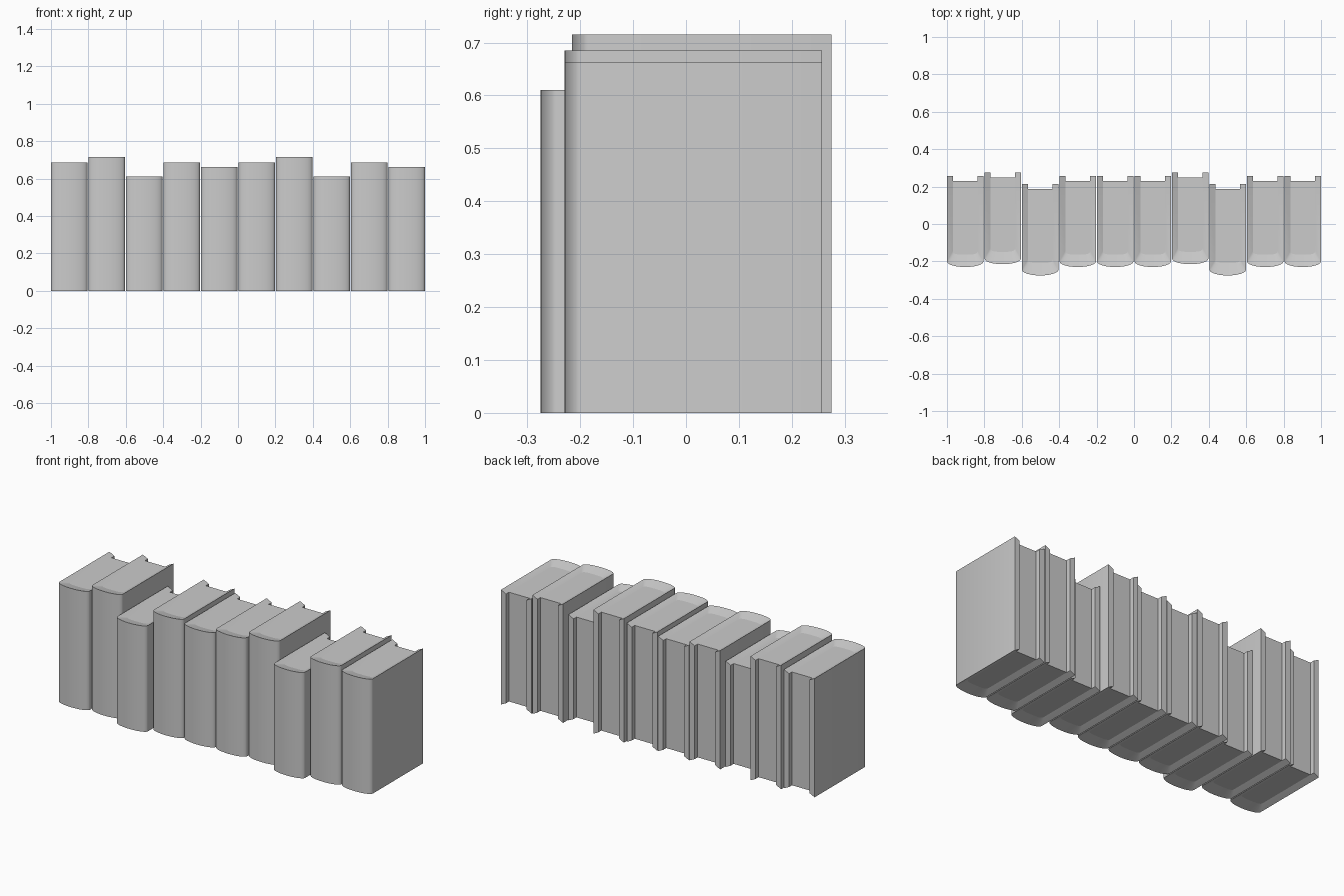
import bpy, bmesh, math

if "Cube" in bpy.data.objects:
    bpy.data.objects.remove(bpy.data.objects["Cube"])

WIDTH, BOARD, DIP, SEG = 0.195, 0.032, 0.016, 12
HALF, INNER = WIDTH / 2, WIDTH / 2 - BOARD


def outline(half, front, back, page_back, curve, power):
    # U-shaped outline: back edge, page line, rounded spine, page line, back edge
    pts = [(-half, back), (-half, page_back)]
    for i in range(SEG + 1):
        a = math.pi * i / SEG
        c, s = math.cos(a), math.sin(a)
        x = -half * math.copysign(abs(c) ** power, c)
        pts.append((x, front + curve * (1 - max(s, 0) ** power)))
    return pts + [(half, page_back), (half, back)]


def make_object(name, bm, x):
    bmesh.ops.recalc_face_normals(bm, faces=bm.faces)
    mesh = bpy.data.meshes.new(name)
    bm.to_mesh(mesh)
    bm.free()
    ob = bpy.data.objects.new(name, mesh)
    ob.location.x = x
    bpy.context.collection.objects.link(ob)
    bpy.ops.object.select_all(action='DESELECT')
    ob.select_set(True)
    bpy.context.view_layer.objects.active = ob
    bpy.ops.object.shade_smooth_by_angle(angle=math.radians(35))


def make_book(index, x, height, front, back):
    outer = outline(HALF, front, back, back - 0.027, 0.03, 1.0)
    inner = outline(INNER, front + 0.066, back, back - 0.027, 0.022, 0.6)

    # cover: outer wall, dished top and bottom rims, overhanging board ends
    bm = bmesh.new()
    ring = lambda pts, z: [bm.verts.new((px, py, z)) for px, py in pts]
    ob, ot = ring(outer, 0), ring(outer, height)
    ib, it = ring(inner, DIP), ring(inner, height - DIP)
    last = len(outer) - 1
    for i in range(last):
        for a, b in ((ob, ot), (ot, it), (ib, ob)):
            bm.faces.new((a[i], a[i + 1], b[i + 1], b[i]))
    for i, j in ((0, 1), (last - 1, last)):
        bm.faces.new((ib[i], ib[j], it[j], it[i]))
    for i in (0, last):
        bm.faces.new((ob[i], ot[i], it[i], ib[i]))
    make_object(f"book_cover_{index}", bm, x)

    # page block set in from the boards (spine side is hidden by the cover)
    bm = bmesh.new()
    pb, pt = ring(inner[1:-1], DIP), ring(inner[1:-1], height - DIP)
    bm.faces.new(pt)
    bm.faces.new(pb[::-1])
    bm.faces.new((pb[0], pb[-1], pt[-1], pt[0]))
    make_object(f"book_pages_{index}", bm, x)


# book sizes: height, front, back
MEDIUM = (0.685, -0.23, 0.257)
TALL = (0.715, -0.215, 0.275)
SHORT = (0.61, -0.275, 0.215)
LOW = (0.662, -0.23, 0.257)

# row of ten books
row = [MEDIUM, TALL, SHORT, MEDIUM, LOW] * 2
pitch = (2 - WIDTH) / (len(row) - 1)
for k, size in enumerate(row):
    make_book(k + 1, -1 + HALF + k * pitch, *size)
